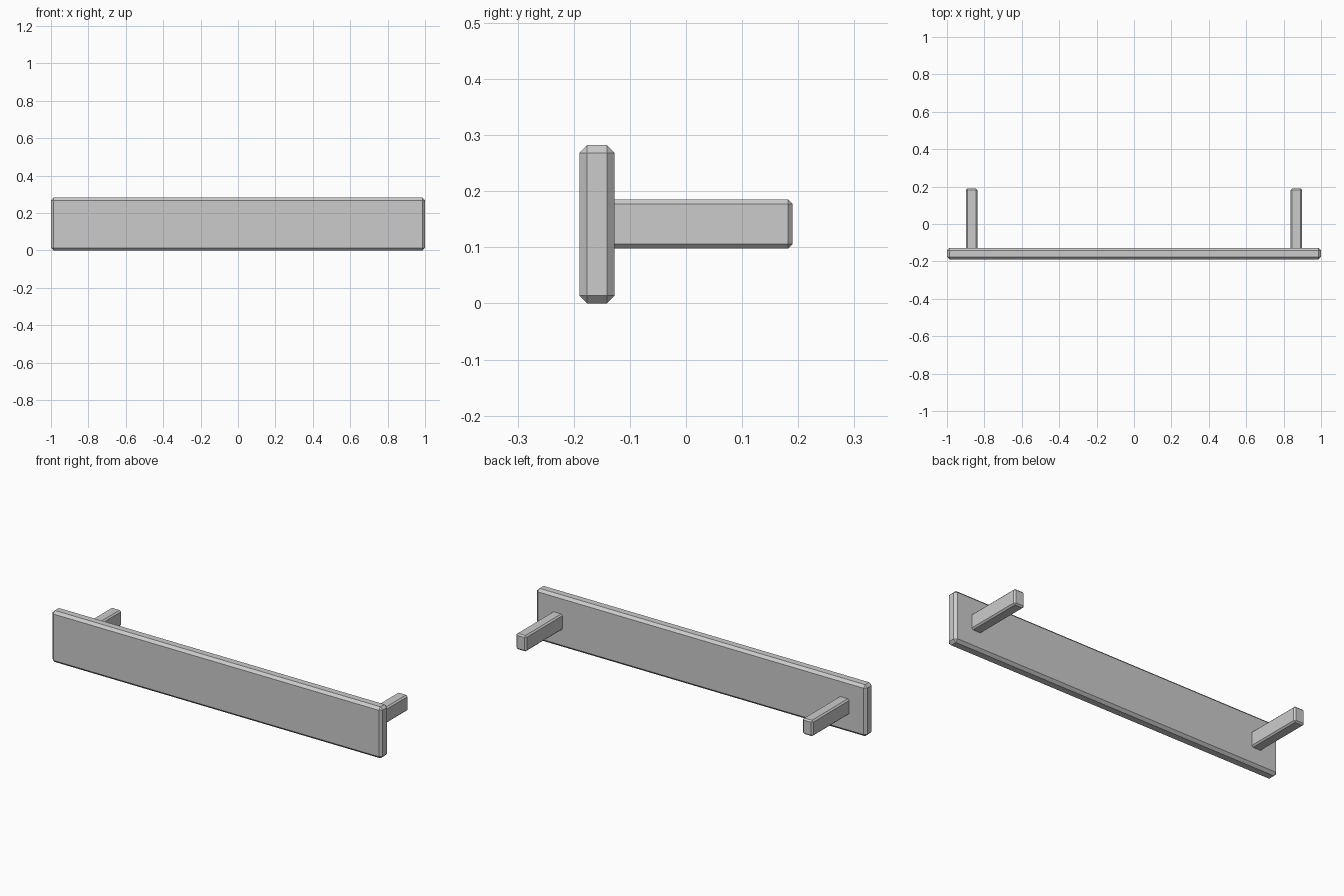
import bpy

# Remove the default cube
cube = bpy.data.objects.get("Cube")
if cube:
    bpy.data.objects.remove(cube, do_unlink=True)

# Single plain grey material
grey = bpy.data.materials.new("light_grey")
grey.use_nodes = True
color = (0.6, 0.6, 0.6, 1.0)
grey.diffuse_color = color
grey.node_tree.nodes["Principled BSDF"].inputs["Base Color"].default_value = color


def chamfered_box(name, low, high, chamfer):
    """Box between two corners with flat chamfered edges."""
    center = [(a + b) / 2 for a, b in zip(low, high)]
    bpy.ops.mesh.primitive_cube_add(size=1, location=center)
    box = bpy.context.object
    box.name = name
    box.scale = [b - a for a, b in zip(low, high)]
    bpy.ops.object.transform_apply(location=False, rotation=False, scale=True)
    bevel = box.modifiers.new("chamfer", 'BEVEL')
    bevel.width = chamfer
    bevel.segments = 1
    box.data.materials.append(grey)
    return box


# Long front board
chamfered_box("front_board", (-1, -0.19, 0), (1, -0.127, 0.282), 0.014)

# Two mounting arms reaching back, rooted inside the board
for name, x in (("left_arm", 0.868), ("right_arm", -0.868)):
    chamfered_box(name, (x - 0.031, -0.14, 0.098), (x + 0.031, 0.19, 0.185), 0.008)
